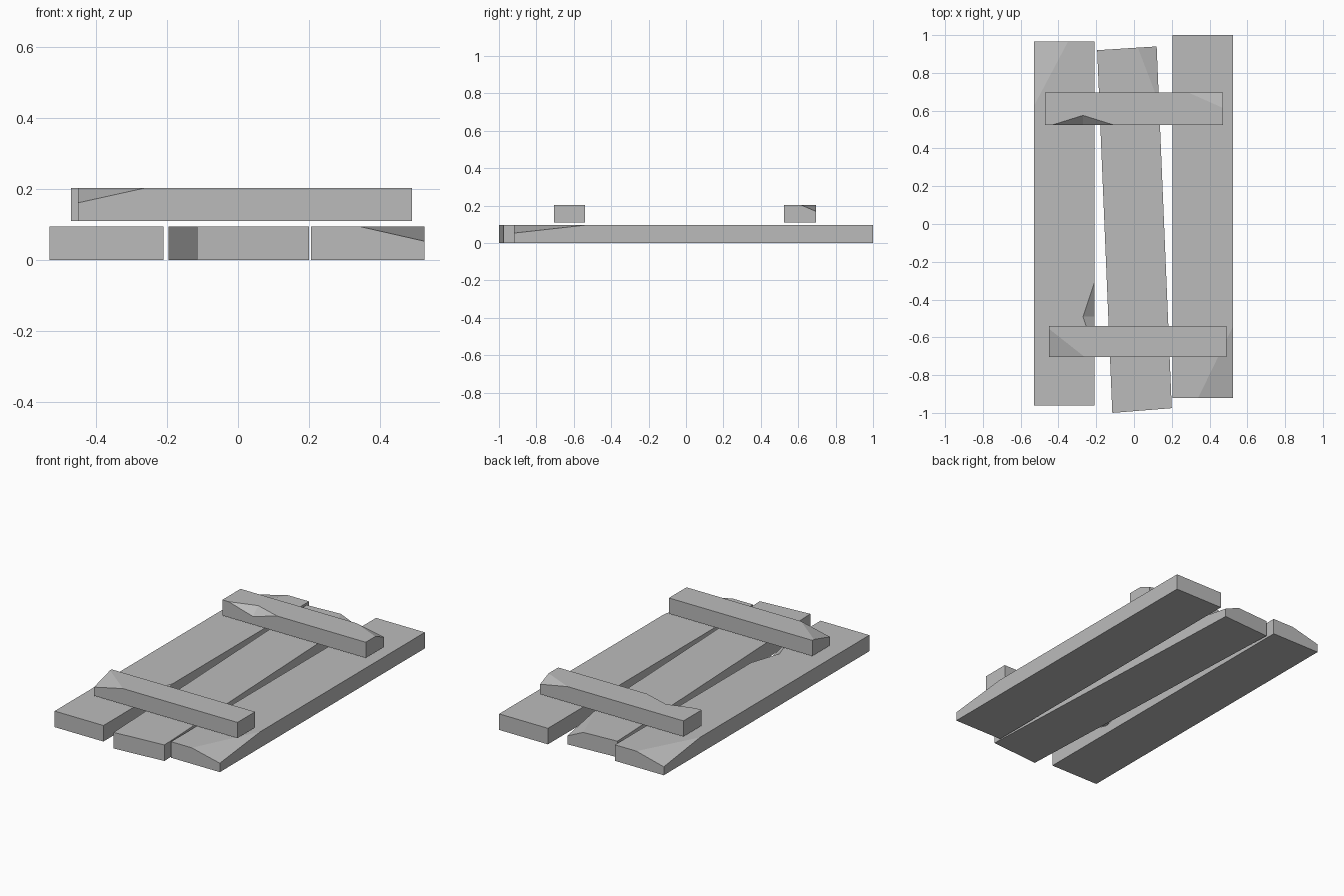
import bpy
import bmesh
from mathutils import Vector

cube = bpy.data.objects.get("Cube")
if cube:
    bpy.data.objects.remove(cube)

grey = bpy.data.materials.new("plain_grey")
grey.use_nodes = True
colour = (0.5, 0.5, 0.5, 1)
grey.diffuse_color = colour
grey.node_tree.nodes["Principled BSDF"].inputs["Base Color"].default_value = colour


def rect(x0, x1, y0, y1):
    return [(x0, y0), (x1, y0), (x1, y1), (x0, y1)]


def plank(name, corners, z0, z1, chips=None, dents=None):
    """Board with counterclockwise corners from front right.
    chips: corner -> (length on previous edge, length on next edge, drop)
    dents: edge -> (middle, half length, inward depth, drop)"""
    chips, dents = chips or {}, dents or {}
    bm = bmesh.new()
    ring, flat, lowered = [], [], []
    pts = [Vector((x, y, z1)) for x, y in corners]

    for i, p in enumerate(pts):
        ahead = pts[(i + 1) % 4] - p
        ahead.normalize()
        back = (pts[i - 1] - p).normalized()
        # Broken corner
        if i in chips:
            a, b, drop = chips[i]
            tri = [bm.verts.new(q) for q in
                   (p + back * a, p - Vector((0, 0, drop)), p + ahead * b)]
            ring += tri
            flat += [tri[0], tri[2]]
            lowered.append(tri)
        else:
            v = bm.verts.new(p)
            ring.append(v)
            flat.append(v)
        # Dent part way along the edge
        if i in dents:
            mid, half, depth, drop = dents[i]
            m = p + ahead * mid
            inward = Vector((-ahead.y, ahead.x, 0))
            s, low, e, inner = [bm.verts.new(q) for q in
                                (m - ahead * half, m - Vector((0, 0, drop)),
                                 m + ahead * half, m + inward * depth)]
            ring += [s, low, e]
            flat += [s, inner, e]
            lowered += [[s, low, inner], [low, e, inner]]

    # Top, sides and underside
    bm.faces.new(flat)
    for tri in lowered:
        bm.faces.new(tri)
    base = [bm.verts.new((v.co.x, v.co.y, z0)) for v in ring]
    bm.faces.new(base[::-1])
    for i in range(len(ring)):
        j = (i + 1) % len(ring)
        bm.faces.new((base[i], base[j], ring[j], ring[i]))
    bmesh.ops.recalc_face_normals(bm, faces=bm.faces)

    mesh = bpy.data.meshes.new(name)
    bm.to_mesh(mesh)
    bm.free()
    mesh.materials.append(grey)
    obj = bpy.data.objects.new(name, mesh)
    bpy.context.collection.objects.link(obj)


# Long boards
BOARD = 0.095
plank("right_board", rect(-0.53, -0.21, -0.96, 0.965), 0, BOARD,
      chips={3: (0.18, 0.34, 0.045)}, dents={1: (0.47, 0.18, 0.06, 0.045)})
plank("middle_board", [(-0.115, -1), (0.2, -0.975), (0.12, 0.94), (-0.195, 0.92)],
      0, BOARD, chips={2: (0.3, 0.1, 0.045)})
plank("left_board", rect(0.205, 0.525, -0.92, 1), 0, BOARD,
      chips={1: (0.185, 0.38, 0.042)})

# Cross slats
LOW, HIGH = 0.11, 0.203
plank("front_slat", rect(-0.45, 0.49, -0.705, -0.54), LOW, HIGH,
      chips={0: (0.15, 0.19, 0.042)})
plank("back_slat", rect(-0.47, 0.47, 0.525, 0.695), LOW, HIGH,
      chips={2: (0.08, 0.18, 0.034)}, dents={0: (0.2, 0.16, 0.05, 0.045)})
